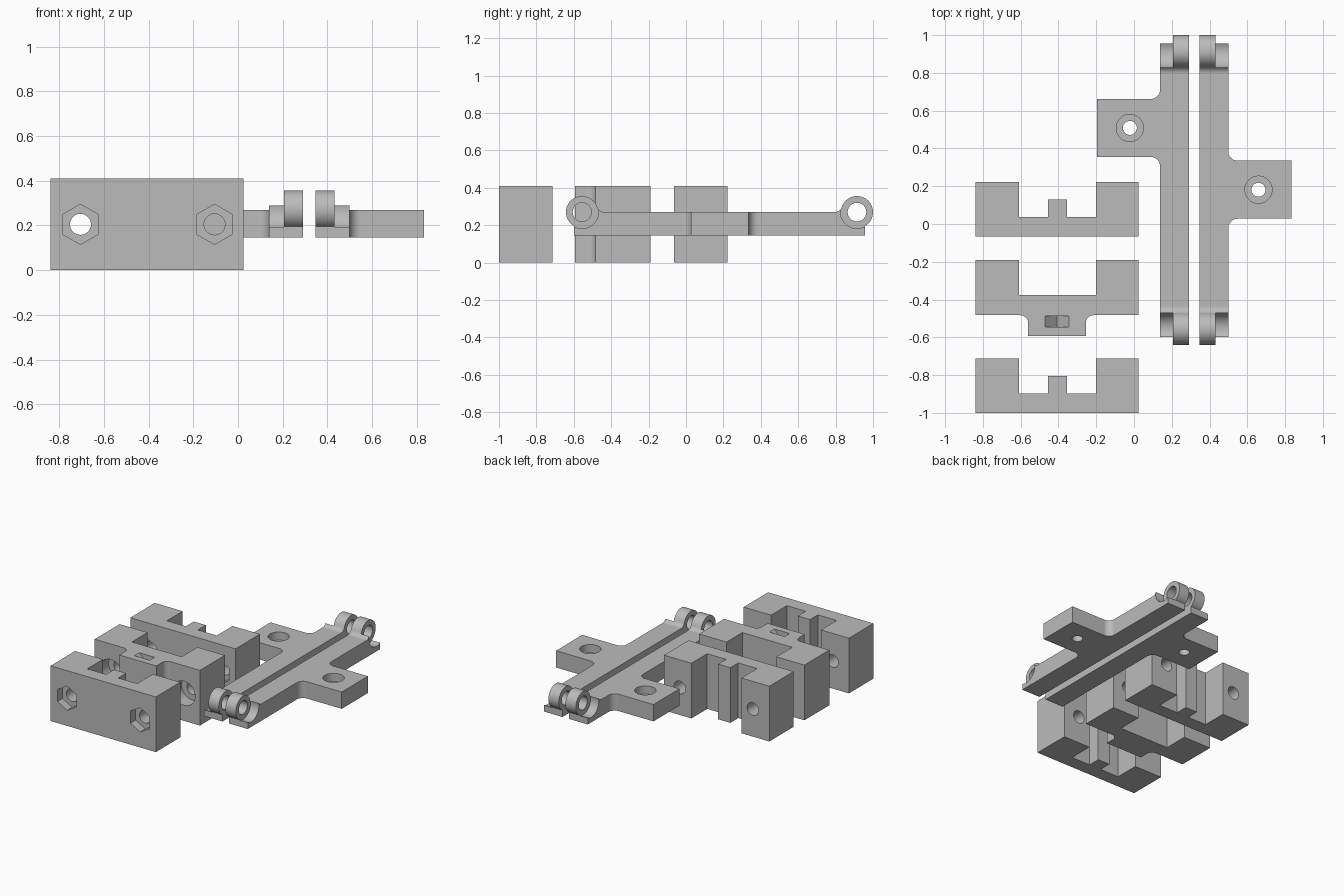
import bpy
import bmesh
from math import cos, sin, pi, radians, atan2, sqrt, acos

cube = bpy.data.objects.get("Cube")
if cube:
    bpy.data.objects.remove(cube, do_unlink=True)

grey = bpy.data.materials.new("plain grey")
grey.use_nodes = True
grey.diffuse_color = (0.5, 0.5, 0.5, 1)
grey.node_tree.nodes["Principled BSDF"].inputs["Base Color"].default_value = (0.5, 0.5, 0.5, 1)


def arc(cx, cy, r, a0, a1, n=10):
    """Points on an arc, angles in degrees, both ends included."""
    angles = [radians(a0 + (a1 - a0) * i / n) for i in range(n + 1)]
    return [(cx + r * cos(a), cy + r * sin(a)) for a in angles]


def ring(cx, cy, r, n=40, start=0):
    return arc(cx, cy, r, start, start + 360, n)[:-1]


def rect(x0, y0, x1, y1):
    return [(x0, y0), (x1, y0), (x1, y1), (x0, y1)]


def prism(name, pts, axis, lo, hi):
    """Extrude a flat profile along one axis."""
    place = {"X": lambda p, h: (h, p[0], p[1]),
             "Y": lambda p, h: (p[0], h, p[1]),
             "Z": lambda p, h: (p[0], p[1], h)}[axis]
    bm = bmesh.new()
    ends = [[bm.verts.new(place(p, h)) for p in pts] for h in (lo, hi)]
    for end in ends:
        bm.faces.new(end)
    for i in range(len(pts)):
        j = (i + 1) % len(pts)
        bm.faces.new((ends[0][i], ends[0][j], ends[1][j], ends[1][i]))
    bmesh.ops.recalc_face_normals(bm, faces=bm.faces)
    mesh = bpy.data.meshes.new(name)
    bm.to_mesh(mesh)
    bm.free()
    mesh.materials.append(grey)
    obj = bpy.data.objects.new(name, mesh)
    bpy.context.collection.objects.link(obj)
    return obj


def select(obj):
    bpy.ops.object.select_all(action="DESELECT")
    obj.select_set(True)
    bpy.context.view_layer.objects.active = obj


def combine(obj, tool, operation="DIFFERENCE"):
    mod = obj.modifiers.new("combine", "BOOLEAN")
    mod.operation, mod.object, mod.solver = operation, tool, "EXACT"
    select(obj)
    bpy.ops.object.modifier_apply(modifier=mod.name)
    bpy.data.objects.remove(tool, do_unlink=True)


def finish(obj):
    select(obj)
    bpy.ops.object.shade_smooth_by_angle(angle=radians(30))
    mod = obj.modifiers.new("even shading", "WEIGHTED_NORMAL")
    mod.keep_sharp = True


# Clamp blocks
LEFT, RIGHT, HEIGHT = -0.84, 0.025, 0.41
NOTCH_L, NOTCH_R = -0.61, -0.2
SCREWS = (-0.705, -0.105)
MID_Z = HEIGHT / 2


def drill(block, front, back, pocket, depth):
    """Bore both screw holes and sink a pocket into the front face."""
    for x in SCREWS:
        combine(block, prism("bore", ring(x, MID_Z, 0.047), "Y", front - 0.1, back + 0.1))
        combine(block, prism("pocket", pocket(x), "Y", front - 0.1, front + depth))


def hexagon(x):
    return ring(x, MID_Z, 0.09, 6, 30)


def round_head(x):
    return ring(x, MID_Z, 0.09)


def notched_block(name, y):
    back, floor, tab = y + 0.287, y + 0.102, y + 0.195
    pts = [(LEFT, y), (RIGHT, y), (RIGHT, back), (NOTCH_R, back), (NOTCH_R, floor),
           (-0.355, floor), (-0.355, tab), (-0.455, tab), (-0.455, floor),
           (NOTCH_L, floor), (NOTCH_L, back), (LEFT, back)]
    block = prism(name, pts, "Z", 0, HEIGHT)
    drill(block, y, back, hexagon, 0.06)
    finish(block)


notched_block("front_clamp_block", -1.0)
notched_block("back_clamp_block", -0.065)

# Middle block with a filleted front boss
front, back, floor, nose, f = -0.483, -0.19, -0.375, -0.594, 0.042
boss_l, boss_r = -0.56, -0.255
pts = [(LEFT, front)]
pts += arc(boss_l - f, front - f, f, 90, 0)
pts += [(boss_l, nose), (boss_r, nose)]
pts += arc(boss_r + f, front - f, f, 180, 90)
pts += [(RIGHT, front), (RIGHT, back), (NOTCH_R, back), (NOTCH_R, floor),
        (NOTCH_L, floor), (NOTCH_L, back), (LEFT, back)]
middle = prism("middle_clamp_block", pts, "Z", 0, HEIGHT)
drill(middle, front, back, round_head, 0.1)
slot = [(-0.47, HEIGHT + 0.1), (-0.47, HEIGHT), (-0.407, HEIGHT - 0.065),
        (-0.345, HEIGHT), (-0.345, HEIGHT + 0.1)]
combine(middle, prism("slot", slot, "Y", -0.545, -0.487))
finish(middle)

# Hinge leaves
BOTTOM, TOP = 0.145, 0.27
PIN_F, PIN_B, R = -0.556, 0.914, 0.086
END = 0.042


def bar_profile():
    """Side outline of a leaf with a blended knuckle at each end."""
    blend = 0.04
    d = sqrt((R + blend) ** 2 - blend ** 2)
    a = atan2(blend, d) * 180 / pi
    start = 360 - acos(-END / R) * 180 / pi
    half = [(PIN_F - END, BOTTOM)]
    half += arc(PIN_F, TOP, R, start, a, 24)
    half += arc(PIN_F + d, TOP + blend, blend, 180 + a, 270, 8)[1:]
    return half + [(PIN_F + PIN_B - y, z) for y, z in reversed(half)]


def leaf(name, inner, side, wing_y):
    """side is -1 when the wing points to -x and +1 when it points to +x."""
    def span(u, v):
        return sorted((inner + side * u, inner + side * v))

    width, reach, r = 0.153, 0.487, 0.05
    obj = prism(name, bar_profile(), "X", *span(0, width))
    # Wing with filleted roots
    y0, y1 = wing_y
    outline = [(width - 0.03, y0 - r)]
    outline += arc(width + r, y0 - r, r, 180, 90)
    outline += [(reach, y0), (reach, y1)]
    outline += arc(width + r, y1 + r, r, 270, 180)
    outline += [(width - 0.03, y1 + r)]
    outline = [(inner + side * u, y) for u, y in outline]
    combine(obj, prism("wing", outline, "Z", BOTTOM, TOP), "UNION")
    # Clearance beside each knuckle, then the pin bore
    for y in (PIN_F, PIN_B):
        combine(obj, prism("clearance", ring(y, TOP, 0.088, 48), "X", *span(0.085, 0.25)))
        combine(obj, prism("pin_bore", ring(y, TOP, 0.05), "X", *span(-0.1, 0.25)))
    # Stepped screw hole
    x, y = inner + side * 0.313, (y0 + y1) / 2
    combine(obj, prism("screw_hole", ring(x, y, 0.037), "Z", 0, 0.5))
    combine(obj, prism("screw_head", ring(x, y, 0.072), "Z", 0.21, 0.5))
    finish(obj)


leaf("right_hinge_leaf", 0.291, -1, (0.355, 0.662))
leaf("left_hinge_leaf", 0.346, 1, (0.028, 0.335))
